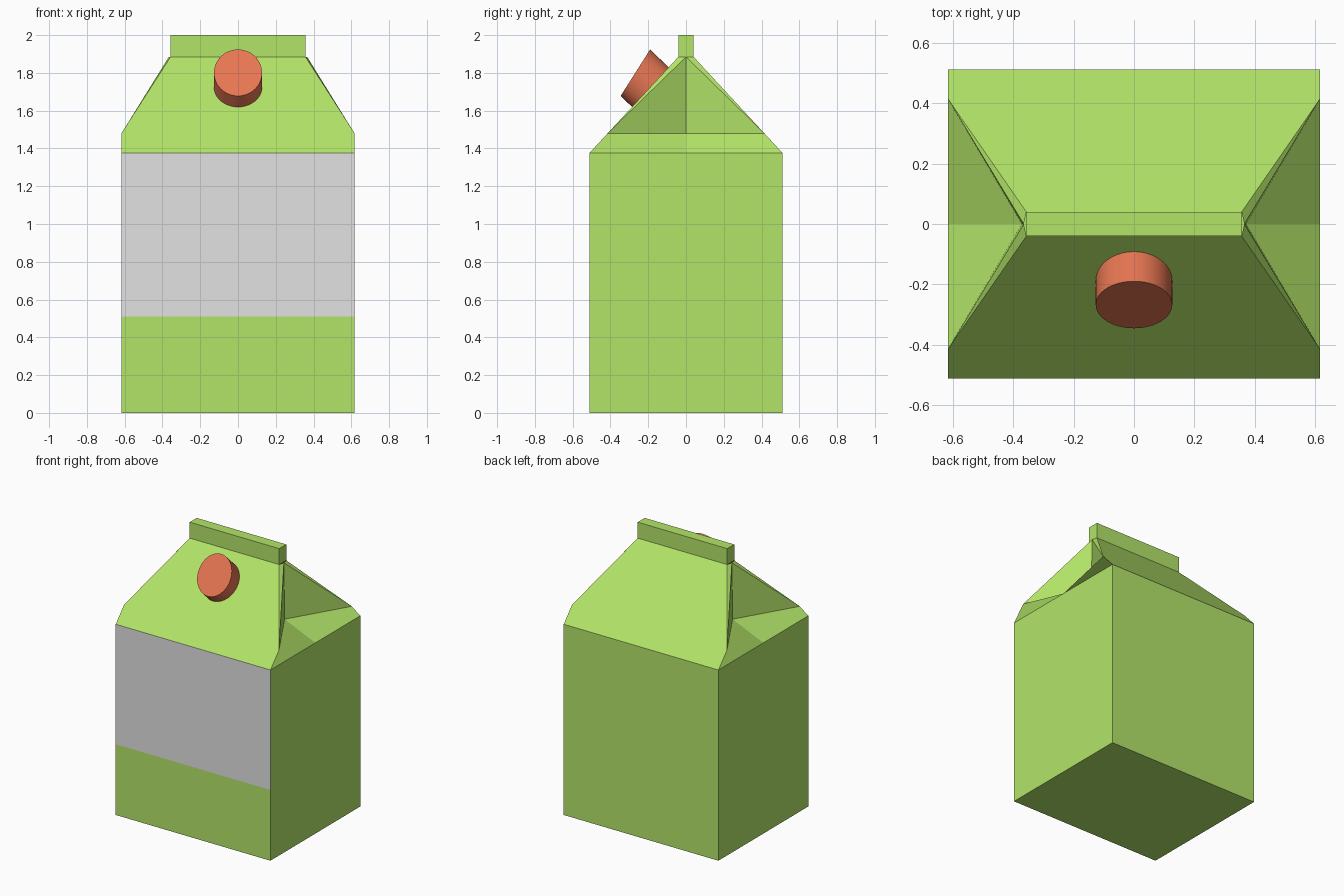
import bpy, bmesh
from mathutils import Vector

if "Cube" in bpy.data.objects:
    bpy.data.objects.remove(bpy.data.objects["Cube"], do_unlink=True)


def material(name, rgb):
    m = bpy.data.materials.new(name)
    m.use_nodes = True
    col = (*rgb, 1)
    m.diffuse_color = col
    m.node_tree.nodes["Principled BSDF"].inputs["Base Color"].default_value = col
    return m


GREEN = material("carton green", (0.45, 0.78, 0.14))
GREY = material("label grey", (0.76, 0.76, 0.76))
ORANGE = material("cap orange", (0.86, 0.195, 0.092))


def finish(bm, name, *mats):
    mesh = bpy.data.meshes.new(name)
    bm.to_mesh(mesh)
    bm.free()
    for m in mats:
        mesh.materials.append(m)
    ob = bpy.data.objects.new(name, mesh)
    bpy.context.collection.objects.link(ob)
    return ob


def box(lo, hi):
    bm = bmesh.new()
    bmesh.ops.create_cube(bm, size=1)
    lo, hi = Vector(lo), Vector(hi)
    for v in bm.verts:
        v.co = (lo + hi) / 2 + v.co * (hi - lo)
    return bm


W, D, WALL = 0.617, 0.512, 1.375      # half width, half depth, wall height
LABEL, FOLD, RIDGE = 0.51, 1.48, 1.885
RX, RY = 0.357, 0.04                  # ridge half length and thickness

# Carton body, open at the top, with a label panel on the front wall
bm = box((-W, -D, 0), (W, D, WALL))
bmesh.ops.bisect_plane(bm, geom=bm.verts[:] + bm.edges[:] + bm.faces[:],
                       plane_co=(0, 0, LABEL), plane_no=(0, 0, 1))
bm.normal_update()
for f in bm.faces:
    if f.normal.y < -0.9 and f.calc_center_median().z > LABEL:
        f.material_index = 1
bmesh.ops.delete(bm, geom=[f for f in bm.faces if f.normal.z > 0.9],
                 context='FACES_ONLY')
finish(bm, "carton_body", GREEN, GREY)

# Gable roof: one slope each way and folded-in gussets at both ends
bm = bmesh.new()


def face(points, flip):
    pts = [bm.verts.new(p) for p in points]
    bm.faces.new([pts[0]] + pts[:0:-1] if flip else pts)


for sy in (-1, 1):
    half = [(W, sy * D, WALL), (W, sy * 0.415, FOLD), (RX, sy * RY, RIDGE)]
    mirrored = [(-x, y, z) for x, y, z in reversed(half)]
    face(half + mirrored, sy > 0)
    for sx in (-1, 1):
        corner = (sx * W, sy * D, WALL)
        shoulder = (sx * W, sy * 0.415, FOLD)
        middle = (sx * W, 0, WALL)
        pocket = (sx * 0.372, 0, FOLD)
        peak = (sx * 0.366, 0, RIDGE)
        ridge_end = (sx * RX, sy * RY, RIDGE)
        face([shoulder, pocket, middle, corner], sx * sy < 0)
        face([shoulder, ridge_end, peak], sx * sy < 0)
        face([shoulder, peak, pocket], sx * sy < 0)
bmesh.ops.remove_doubles(bm, verts=bm.verts[:], dist=0.0001)
bmesh.ops.recalc_face_normals(bm, faces=bm.faces[:])
# The roof shell is open below, so make sure it faces outward
bm.normal_update()
if max(bm.faces, key=lambda f: f.calc_area()).normal.z < 0:
    bmesh.ops.reverse_faces(bm, faces=bm.faces[:])
finish(bm, "gable_roof", GREEN)

# Sealed ridge strip
finish(box((-RX, -RY, RIDGE), (RX, RY, 2)), "ridge_seal", GREEN)

# Screw cap, slightly skewed into the front slope
bm = bmesh.new()
bmesh.ops.create_cone(bm, cap_ends=True, segments=48, radius1=1, radius2=1, depth=1)
outer = Vector((0, -0.268, 1.801))
across, up, inward = Vector((0.127, 0, 0)), Vector((0, 0.078, 0.123)), Vector((0, 0.14, -0.135))
for v in bm.verts:
    v.co = outer + across * v.co.x + up * v.co.y + inward * (0.5 - v.co.z)
bmesh.ops.recalc_face_normals(bm, faces=bm.faces[:])
for f in bm.faces:
    f.smooth = len(f.verts) == 4
for e in bm.edges:
    e.smooth = all(f.smooth for f in e.link_faces)
finish(bm, "screw_cap", ORANGE)
